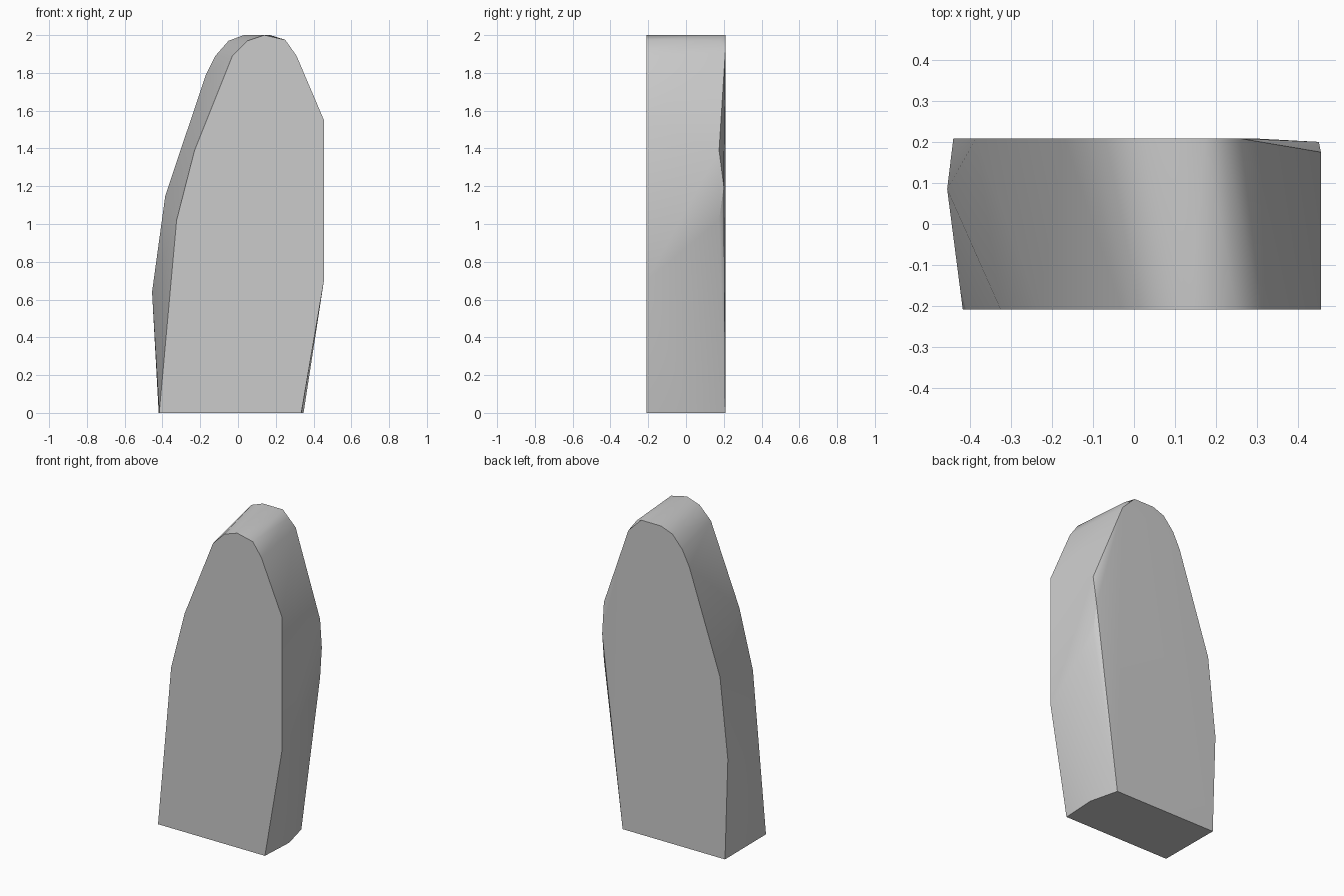
import bpy
import bmesh
from math import radians

cube = bpy.data.objects.get("Cube")
if cube:
    bpy.data.objects.remove(cube, do_unlink=True)

# Stone colour
stone = bpy.data.materials.new("grey_stone")
stone.use_nodes = True
grey = (0.6, 0.6, 0.6, 1)
stone.diffuse_color = grey
stone.node_tree.nodes["Principled BSDF"].inputs["Base Color"].default_value = grey

# Flat front outline (x, z), counter-clockwise from the bottom right
FRONT_Y, BACK_Y, CHIP_Y = -0.208, 0.208, 0.175
front = [(.335, 0), (.455, .7), (.455, 1.55), (.31, 1.89), (.25, 1.975), (.14, 2),
         (.05, 1.97), (-.03, 1.89), (-.23, 1.39), (-.325, 1.02), (-.417, 0)]

# Back outline (x, z), leaning toward the other side
back = [(.3, 0), (.26, 1.91), (.17, 2), (.03, 2), (-.05, 1.97), (-.12, 1.89),
        (-.17, 1.79), (-.385, 1.15), (-.44, .64), (-.42, 0)]

# Worn back corner, chipped top, side bulge and base kink
chips = [(x, CHIP_Y, z) for x, z in [(.455, 1.02), (.455, 1.39), (.225, 1.97)]]
bulges = [(.45, .2, 1.2), (-.455, .085, .64), (.347, .02, 0)]

# The slab is the convex body around these corners
points = ([(x, FRONT_Y, z) for x, z in front]
          + [(x, BACK_Y, z) for x, z in back] + chips + bulges)
bm = bmesh.new()
for p in points:
    bm.verts.new(p)
bmesh.ops.convex_hull(bm, input=bm.verts[:])
bmesh.ops.dissolve_limit(bm, angle_limit=radians(0.5), verts=bm.verts[:], edges=bm.edges[:])
bmesh.ops.recalc_face_normals(bm, faces=bm.faces[:])

mesh = bpy.data.meshes.new("stone_slab")
bm.to_mesh(mesh)
bm.free()
mesh.materials.append(stone)
slab = bpy.data.objects.new("stone_slab", mesh)
bpy.context.collection.objects.link(slab)

# Soft shading around the rim, crisp front and back edges
bpy.ops.object.select_all(action="DESELECT")
slab.select_set(True)
bpy.context.view_layer.objects.active = slab
bpy.ops.object.shade_smooth_by_angle(angle=radians(35))
